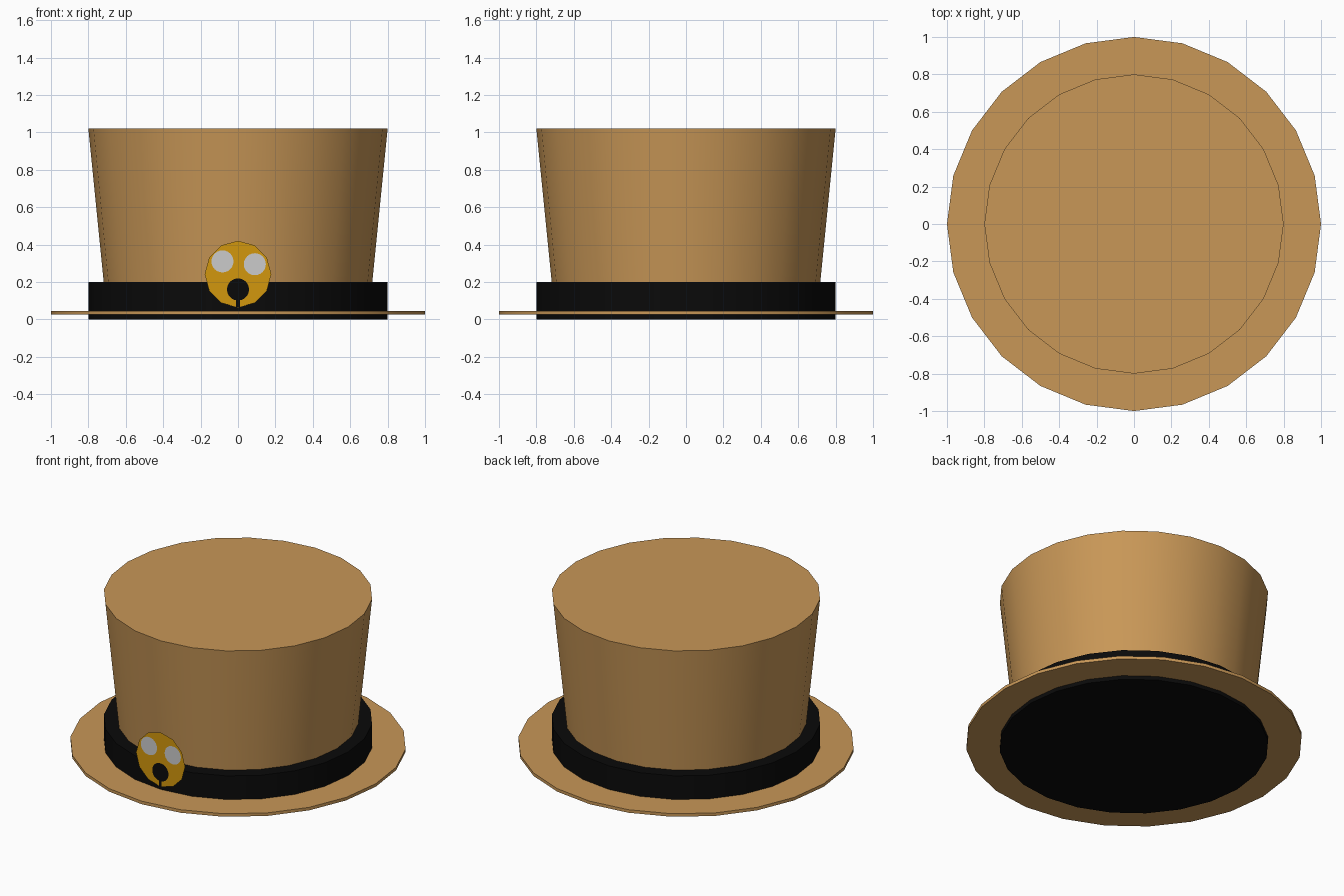
import bpy, math
from math import sin, cos, pi

if "Cube" in bpy.data.objects:
    bpy.data.objects.remove(bpy.data.objects["Cube"])


def material(name, rgb):
    m = bpy.data.materials.new(name)
    m.diffuse_color = (*rgb, 1)
    m.use_nodes = True
    m.node_tree.nodes["Principled BSDF"].inputs["Base Color"].default_value = m.diffuse_color
    return m


TAN = material("tan_felt", (0.58, 0.31, 0.095))
BLACK = material("black_ribbon", (0.003, 0.003, 0.003))
GOLD = material("gold", (0.65, 0.31, 0.004))


def drum(name, r_bottom, r_top, z0, z1, mat):
    """Capped 24-sided drum with smooth walls and sharp rims."""
    bpy.ops.mesh.primitive_cone_add(vertices=24, radius1=r_bottom, radius2=r_top,
                                    depth=z1 - z0, location=(0, 0, (z0 + z1) / 2))
    ob = bpy.context.object
    ob.name = name
    ob.data.materials.append(mat)
    bpy.ops.object.shade_smooth_by_angle(angle=math.radians(30))
    return ob


def flat_shape(name, points, y, mat=None):
    """Flat face in the x-z plane, facing the front."""
    me = bpy.data.meshes.new(name)
    me.from_pydata([(x, y, z) for x, z in points], [], [range(len(points))])
    ob = bpy.data.objects.new(name, me)
    bpy.context.collection.objects.link(ob)
    if mat:
        me.materials.append(mat)
    return ob


def arc(cx, cz, r, n, start=0.0, sweep=2 * pi, closed=True):
    steps = n if closed else n - 1
    return [(cx + r * cos(start + sweep * i / steps),
             cz + r * sin(start + sweep * i / steps)) for i in range(n)]


# Hat body
drum("brim", 1.0, 1.0, 0.025, 0.045, TAN)
drum("hat_band", 0.8, 0.8, 0.0, 0.2, BLACK)
drum("crown", 0.7, 0.8, 0.02, 1.02, TAN)

# Front badge with two pale discs
flat_shape("badge", arc(0, 0.242, 0.178, 12), -0.802, GOLD)
for side, x, z in (("left", -0.083, 0.31), ("right", 0.09, 0.295)):
    flat_shape("badge_disc_" + side, arc(x, z, 0.059, 24), -0.805)

# Keyhole: round head running into a narrow stem
w = 0.01
gap = math.asin(w / 0.059)
head = arc(0, 0.16, 0.059, 24, -pi / 2 + gap, 2 * pi - 2 * gap, closed=False)
flat_shape("badge_keyhole", head + [(-w, 0.066), (w, 0.066)], -0.805, BLACK)
